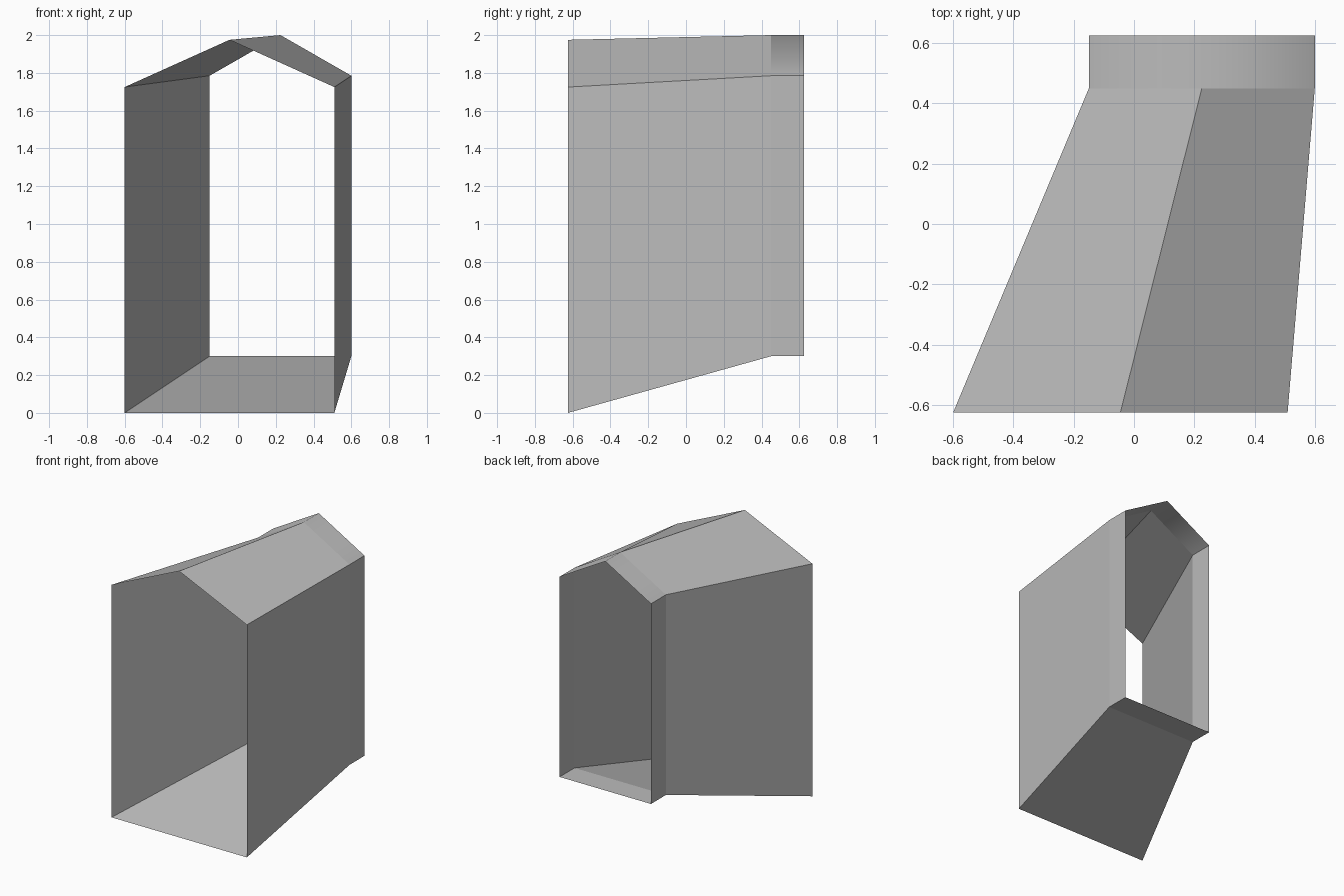
import bpy
import bmesh

cube = bpy.data.objects.get("Cube")
if cube:
    bpy.data.objects.remove(cube, do_unlink=True)

# Single plain grey
grey = bpy.data.materials.new("plain grey")
grey.use_nodes = True
color = (0.5, 0.5, 0.5, 1)
grey.diffuse_color = color
grey.node_tree.nodes["Principled BSDF"].inputs["Base Color"].default_value = color


def gable(bm, y, left, right, floor, eave, ridge):
    """Ring of five points: floor, walls and a pitched top."""
    outline = [(left, floor), (right, floor), (right, eave),
               ((left + right) / 2, ridge), (left, eave)]
    return [bm.verts.new((x, y, z)) for x, z in outline]


# Open-ended gabled passage: wide mouth, narrowing to a straight collar
bm = bmesh.new()
mouth = gable(bm, -0.625, -0.6, 0.51, 0.0, 1.725, 1.975)
neck = gable(bm, 0.45, -0.15, 0.6, 0.3, 1.785, 2.0)
collar = gable(bm, 0.625, -0.15, 0.6, 0.3, 1.785, 2.0)
for front, back in ((mouth, neck), (neck, collar)):
    for i in range(5):
        j = (i + 1) % 5
        face = bm.faces.new((front[i], front[j], back[j], back[i]))
        face.smooth = True

# Every edge is crisp except the rounded-looking collar ridge
for edge in bm.edges:
    edge.smooth = False
bm.edges.get((neck[3], collar[3])).smooth = True

mesh = bpy.data.meshes.new("gabled_passage")
bm.to_mesh(mesh)
bm.free()
mesh.materials.append(grey)
passage = bpy.data.objects.new("gabled_passage", mesh)
bpy.context.collection.objects.link(passage)
